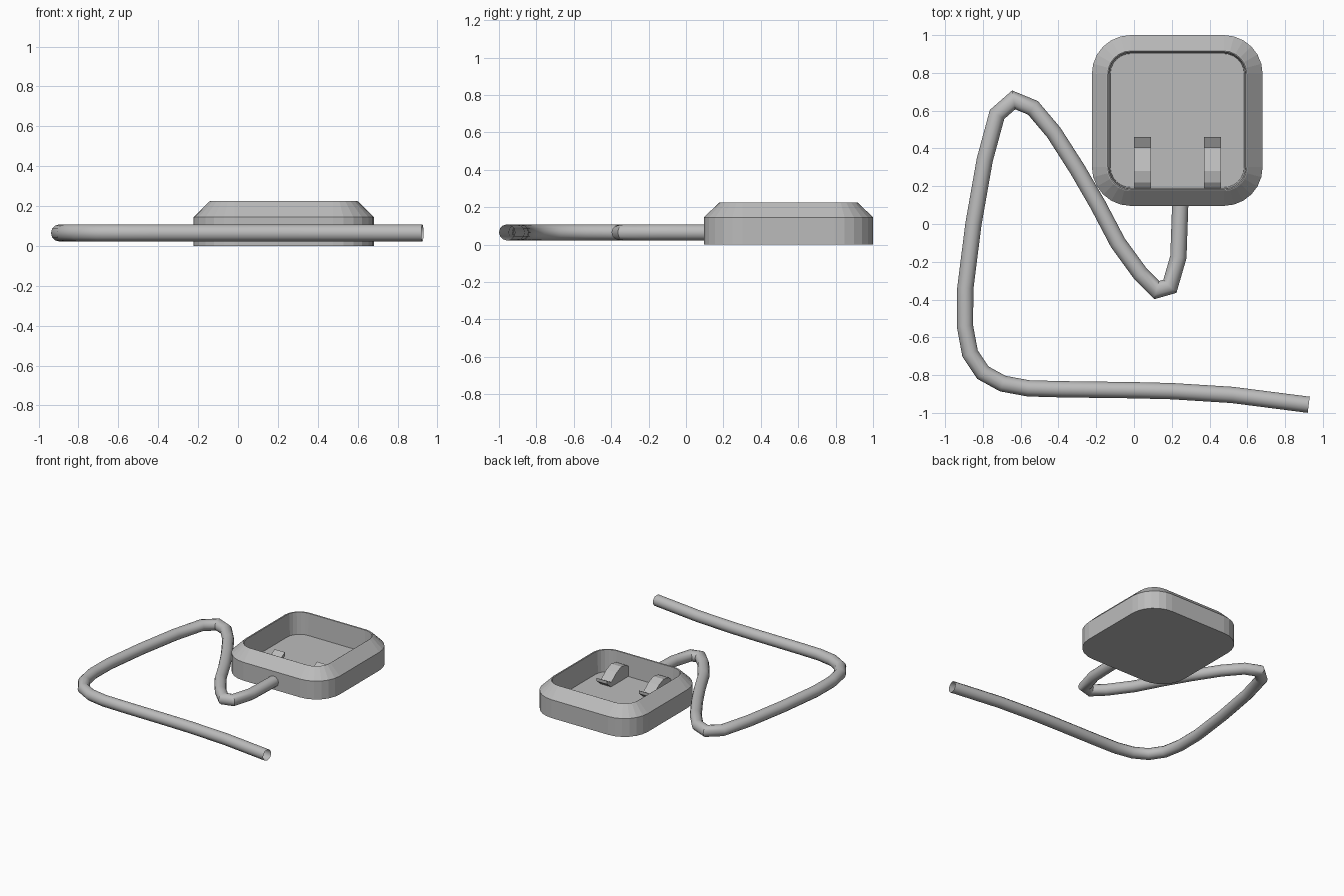
import bpy, bmesh, math
from mathutils import Vector

if "Cube" in bpy.data.objects:
    bpy.data.objects.remove(bpy.data.objects["Cube"])

grey = bpy.data.materials.new("plain grey")
grey.diffuse_color = (0.5, 0.5, 0.5, 1)
grey.use_nodes = True
grey.node_tree.nodes["Principled BSDF"].inputs["Base Color"].default_value = grey.diffuse_color


def finish(name, bm, fix_normals=True, smooth=None):
    if fix_normals:
        bmesh.ops.recalc_face_normals(bm, faces=bm.faces)
    mesh = bpy.data.meshes.new(name)
    bm.to_mesh(mesh)
    bm.free()
    obj = bpy.data.objects.new(name, mesh)
    bpy.context.collection.objects.link(obj)
    mesh.materials.append(grey)
    if smooth:
        bpy.ops.object.select_all(action='DESELECT')
        obj.select_set(True)
        bpy.context.view_layer.objects.active = obj
        bpy.ops.object.shade_smooth_by_angle(angle=math.radians(smooth))
    return obj


def bridge(bm, a, b):
    n = len(a)
    for i in range(n):
        bm.faces.new((a[i], a[(i + 1) % n], b[(i + 1) % n], b[i]))


# Dock tray: rounded-square loops from the bottom, over the rim, to the floor
CX, CY, HALF, RADIUS, FLOOR = 0.229, 0.548, 0.452, 0.205, 0.05


def rounded_square(bm, inset, z, steps=6):
    h, r = HALF - inset, RADIUS - inset
    ring = []
    for q, (sx, sy) in enumerate(((1, 1), (-1, 1), (-1, -1), (1, -1))):
        for s in range(steps + 1):
            a = math.pi / 2 * (q + s / steps)
            ring.append(bm.verts.new((CX + sx * (h - r) + r * math.cos(a),
                                      CY + sy * (h - r) + r * math.sin(a), z)))
    return ring


bm = bmesh.new()
profile = [(0, 0), (0, 0.145), (0.078, 0.222), (0.084, 0.225),
           (0.09, 0.222), (0.098, FLOOR)]
rings = [rounded_square(bm, *p) for p in profile]
for a, b in zip(rings, rings[1:]):
    bridge(bm, a, b)
bm.faces.new(rings[0][::-1])
bm.faces.new(rings[-1])
finish("dock_tray", bm)

# Two contact clips: side profile extruded across their width
clip = [(0.185, FLOOR), (0.185, 0.125), (0.22, 0.15), (0.28, 0.16), (0.34, 0.135),
        (0.405, 0.085), (0.46, 0.115), (0.46, 0.09), (0.41, FLOOR)]
for side, x in (("left", 0.0), ("right", 0.37)):
    bm = bmesh.new()
    face = bm.faces.new([bm.verts.new((x, y, z)) for y, z in clip])
    ext = bmesh.ops.extrude_face_region(bm, geom=[face], use_keep_orig=True)
    moved = [v for v in ext["geom"] if isinstance(v, bmesh.types.BMVert)]
    bmesh.ops.translate(bm, verts=moved, vec=(0.09, 0, 0))
    finish(side + "_contact_clip", bm)

# Cable: mitred open tube swept along a flat path
path = [(0.245, 0.11), (0.235, -0.175), (0.19, -0.33), (0.12, -0.35), (0.035, -0.265),
        (-0.085, -0.1), (-0.19, 0.1), (-0.30, 0.29), (-0.425, 0.485), (-0.535, 0.615),
        (-0.637, 0.657), (-0.725, 0.58), (-0.79, 0.34), (-0.85, 0.0), (-0.893, -0.34),
        (-0.895, -0.54), (-0.868, -0.685), (-0.80, -0.787), (-0.695, -0.845),
        (-0.56, -0.87), (-0.38, -0.875), (0.0, -0.88), (0.2, -0.885), (0.52, -0.905),
        (0.925, -0.957)]
pts = [Vector(p) for p in path]
R, Z, SIDES = 0.043, 0.065, 12
bm = bmesh.new()
rings = []
for i, p in enumerate(pts):
    d_in = (p - pts[i - 1]).normalized() if i else (pts[1] - p).normalized()
    d_out = (pts[i + 1] - p).normalized() if i < len(pts) - 1 else d_in
    tangent = (d_in + d_out).normalized()
    normal = Vector((-tangent.y, tangent.x)) / max(tangent.dot(d_in), 0.6)
    ring = []
    for k in range(SIDES):
        a = 2 * math.pi * k / SIDES
        q = p + normal * R * math.cos(a)
        ring.append(bm.verts.new((q.x, q.y, Z + R * math.sin(a))))
    rings.append(ring)
for a, b in zip(rings, rings[1:]):
    bridge(bm, a, b)
finish("cable", bm, smooth=35)
